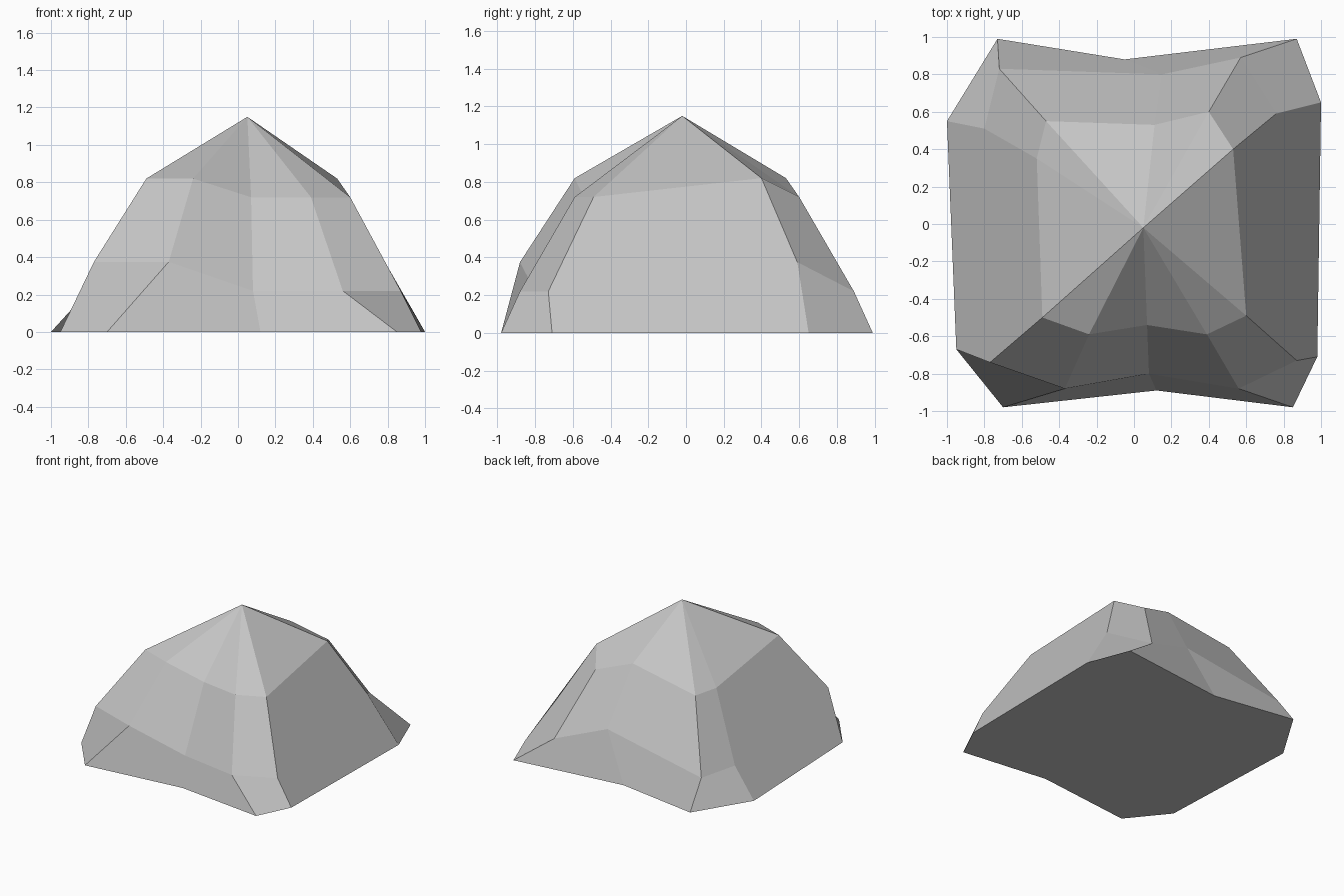
import bpy
import bmesh

# Remove the default object
default = bpy.data.objects.get("Cube")
if default:
    bpy.data.objects.remove(default, do_unlink=True)


def make_material(name, colour):
    material = bpy.data.materials.new(name)
    material.use_nodes = True
    material.diffuse_color = colour
    shader = next(n for n in material.node_tree.nodes if n.type == "BSDF_PRINCIPLED")
    shader.inputs["Base Color"].default_value = colour
    shader.inputs["Roughness"].default_value = 0.9
    return material


# Heights of the base, shoulder and crown rings on each kind of rib
LOW = (0, 0.22, 0.72)
HIGH = (0, 0.375, 0.82)
APEX = (0.05, -0.02, 1.15)

# Ribs run around the rock: base, shoulder and crown points with their heights
RIBS = [
    (HIGH, (-0.7, -0.98), (-0.37, -0.88), (-0.24, -0.59)),
    (LOW, (0.12, -0.89), (0.08, -0.8), (0.07, -0.54)),
    (LOW, (0.85, -0.98), (0.56, -0.88), (0.39, -0.59)),
    (LOW, (0.98, -0.71), (0.87, -0.73), (0.6, -0.49)),
    (HIGH, (1, 0.65), (0.76, 0.59), (0.53, 0.4)),
    (LOW, (0.87, 0.99), (0.57, 0.89), (0.4, 0.6)),
    (HIGH, (-0.05, 0.88), (0.15, 0.8), (0.11, 0.53)),
    (LOW, (-0.73, 0.99), (-0.72, 0.83), (-0.47, 0.55)),
    (LOW, (-1, 0.55), (-0.8, 0.51), (-0.52, 0.35)),
    (HIGH, (-0.95, -0.67), (-0.77, -0.74), (-0.49, -0.5)),
]
# Ribs that start one of the two broad, unbroken side slabs
SLAB_STARTS = (3, 8)


def build_rock(name, material):
    bm = bmesh.new()
    ribs = [[bm.verts.new((*point, z)) for point, z in zip(points, heights)]
            for heights, *points in RIBS]
    apex = bm.verts.new(APEX)

    for i, rib in enumerate(ribs):
        following = ribs[(i + 1) % len(ribs)]
        if i in SLAB_STARTS:
            # One slab from the ground to the crown
            bm.faces.new(rib[::-1] + following)
        else:
            # Lower and upper facets
            for k in range(len(rib) - 1):
                bm.faces.new((rib[k], following[k], following[k + 1], rib[k + 1]))
        # Crown facet
        bm.faces.new((rib[-1], following[-1], apex))

    # Flat underside
    bm.faces.new([rib[0] for rib in reversed(ribs)])
    bmesh.ops.recalc_face_normals(bm, faces=bm.faces)

    mesh = bpy.data.meshes.new(name)
    bm.to_mesh(mesh)
    bm.free()
    mesh.materials.append(material)
    rock = bpy.data.objects.new(name, mesh)
    bpy.context.collection.objects.link(rock)
    return rock


build_rock("rock", make_material("stone grey", (0.55, 0.55, 0.55, 1)))
